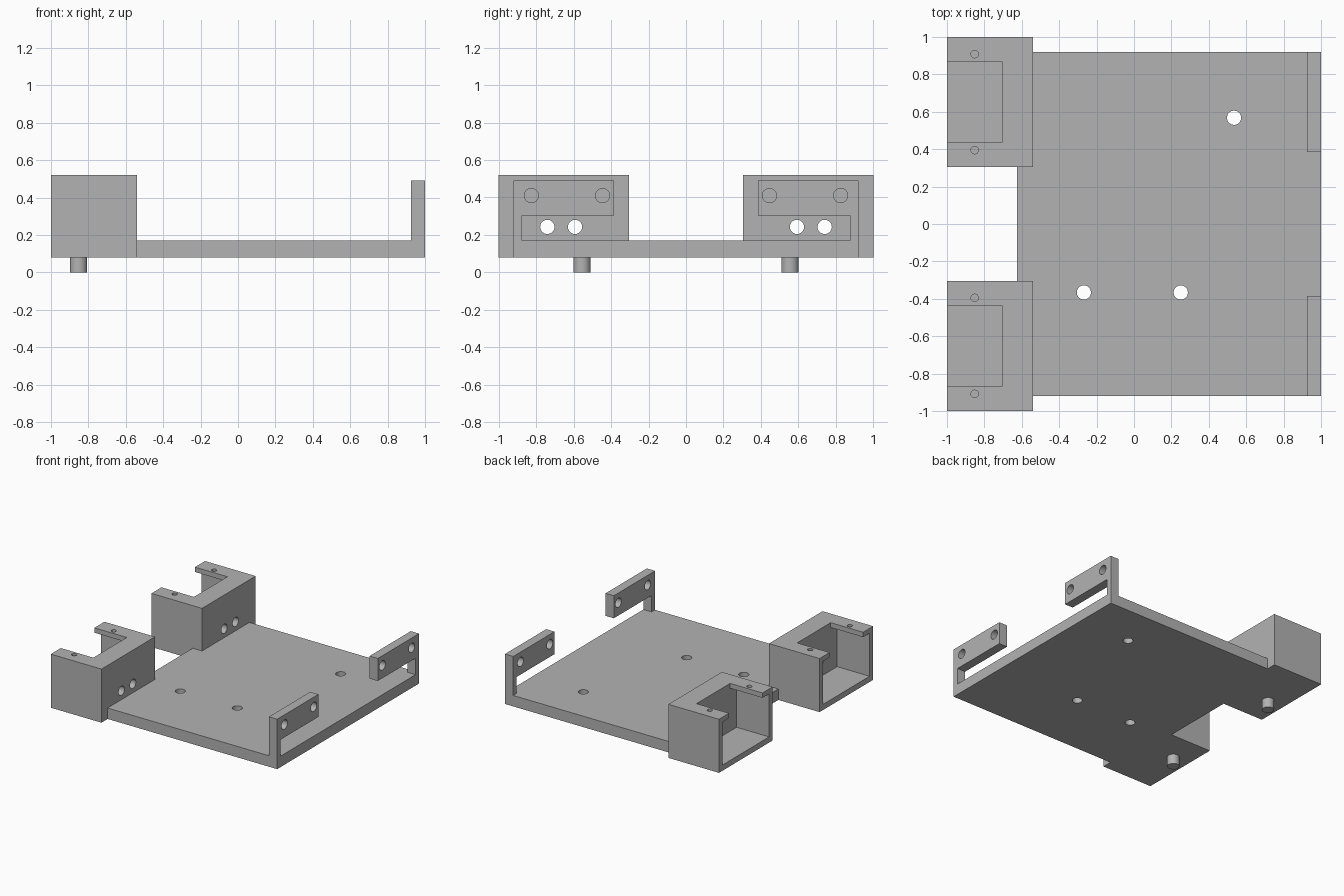
import bpy
import bmesh
import math
from mathutils import Vector, Matrix

default = bpy.data.objects.get("Cube")
if default:
    bpy.data.objects.remove(default, do_unlink=True)

grey = bpy.data.materials.new("plain grey")
grey.use_nodes = True
grey.diffuse_color = (0.45, 0.45, 0.45, 1)
grey.node_tree.nodes["Principled BSDF"].inputs["Base Color"].default_value = (0.45, 0.45, 0.45, 1)


def finish(name, bm):
    bmesh.ops.recalc_face_normals(bm, faces=bm.faces)
    mesh = bpy.data.meshes.new(name)
    bm.to_mesh(mesh)
    bm.free()
    mesh.materials.append(grey)
    obj = bpy.data.objects.new(name, mesh)
    bpy.context.collection.objects.link(obj)
    return obj


def prism(name, points, depth):
    """Extrude a closed outline of 3D points along the depth vector."""
    bm = bmesh.new()
    face = bm.faces.new([bm.verts.new(p) for p in points])
    new = bmesh.ops.extrude_face_region(bm, geom=[face])["geom"]
    bmesh.ops.translate(bm, vec=depth, verts=[v for v in new if isinstance(v, bmesh.types.BMVert)])
    return finish(name, bm)


def box(name, low, high):
    (x0, y0, z0), (x1, y1, z1) = low, high
    outline = [(x0, y0, z0), (x1, y0, z0), (x1, y1, z0), (x0, y1, z0)]
    return prism(name, outline, Vector((0, 0, z1 - z0)))


def rod(name, centre, radius, length, axis="Z"):
    bm = bmesh.new()
    turn = Matrix.Rotation(math.pi / 2, 4, "Y") if axis == "X" else Matrix()
    bmesh.ops.create_cone(bm, cap_ends=True, segments=32, radius1=radius, radius2=radius,
                          depth=length, matrix=Matrix.Translation(centre) @ turn)
    return finish(name, bm)


def select(obj):
    bpy.ops.object.select_all(action="DESELECT")
    obj.select_set(True)
    bpy.context.view_layer.objects.active = obj


def cut(obj, cutters):
    select(obj)
    for cutter in cutters:
        mod = obj.modifiers.new("cut", "BOOLEAN")
        mod.operation = "DIFFERENCE"
        mod.solver = "EXACT"
        mod.object = cutter
        bpy.ops.object.modifier_apply(modifier=mod.name)
        bpy.data.objects.remove(cutter, do_unlink=True)
    bpy.ops.object.shade_smooth_by_angle(angle=math.radians(30))


BOTTOM, DECK, TOP = 0.08, 0.17, 0.52
HOLE = 0.038

# Base plate with a tongue between the housings and three screw holes
half = [(1, 0.92), (-0.54, 0.92), (-0.54, 0.305), (-0.625, 0.305)]
outline = half + [(x, -y) for x, y in reversed(half)]
plate = prism("base_plate", [(x, y, BOTTOM) for x, y in outline], Vector((0, 0, DECK - BOTTOM)))
cut(plate, [rod("cutter", (x, y, 0.12), HOLE, 0.4)
            for x, y in [(-0.268, -0.366), (0.25, -0.366), (0.535, 0.568)]])

for side, s in (("left", 1), ("right", -1)):
    where = "back" if s > 0 else "front"

    # Housing: open outwards, with a slotted top and two cable holes
    def span(name, x, y, z):
        ys = sorted((s * y[0], s * y[1]))
        return box(name, (x[0], ys[0], z[0]), (x[1], ys[1], z[1]))

    housing = span(where + "_housing", (-1, -0.54), (0.305, 1), (BOTTOM, TOP))
    cutters = [span("cutter", (-1.2, -0.705), (0.35, 0.953), (0.127, 0.48)),
               span("cutter", (-1.3, -0.705), (0.435, 0.87), (0.4, 0.7))]
    cutters += [rod("cutter", (-0.65, s * y, 0.243), HOLE, 0.4, "X") for y in (0.592, 0.74)]
    cutters += [rod("cutter", (-0.852, s * y, 0.5), 0.02, 0.12) for y in (0.395, 0.908)]
    cut(housing, cutters)

    # Bracket: corner post carrying a bar with two holes
    profile = [(0.92, DECK), (0.92, 0.49), (0.385, 0.49), (0.385, 0.305), (0.875, 0.305), (0.875, DECK)]
    bracket = prism(where + "_bracket", [(0.925, s * y, z) for y, z in profile], Vector((0.075, 0, 0)))
    cut(bracket, [rod("cutter", (0.96, s * y, 0.41), HOLE, 0.3, "X") for y in (0.445, 0.825)])

    # Locating peg under the housing
    peg = rod(where + "_peg", (-0.852, s * 0.555, BOTTOM / 2), 0.046, BOTTOM)
    cut(peg, [])
